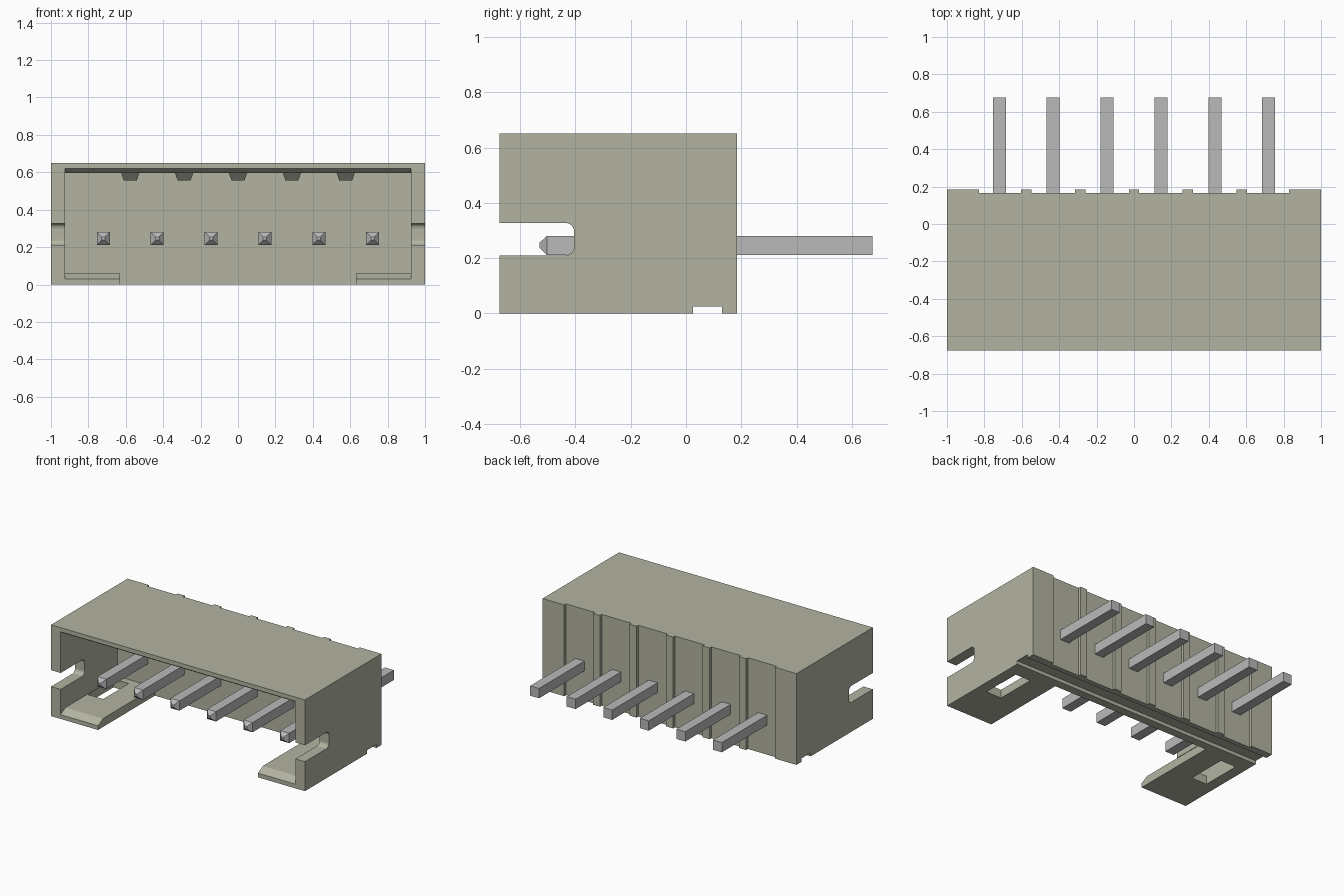
import bpy
import bmesh
import math

if "Cube" in bpy.data.objects:
    bpy.data.objects.remove(bpy.data.objects["Cube"], do_unlink=True)


def make_material(name, rgb):
    mat = bpy.data.materials.new(name)
    mat.use_nodes = True
    mat.diffuse_color = (*rgb, 1)
    bsdf = next(n for n in mat.node_tree.nodes if n.type == "BSDF_PRINCIPLED")
    bsdf.inputs["Base Color"].default_value = (*rgb, 1)
    return mat


BEIGE = make_material("beige plastic", (0.45, 0.456, 0.361))
METAL = make_material("grey metal", (0.49, 0.49, 0.49))


def finish(name, bm, mat):
    bmesh.ops.recalc_face_normals(bm, faces=bm.faces[:])
    mesh = bpy.data.meshes.new(name)
    bm.to_mesh(mesh)
    bm.free()
    mesh.materials.append(mat)
    obj = bpy.data.objects.new(name, mesh)
    bpy.context.scene.collection.objects.link(obj)
    return obj


def prism(name, points, lo, hi, axis, mat=BEIGE):
    """Extrude a closed profile along x (points are y, z), y (x, z) or z (x, y)."""
    place = {"x": lambda p, d: (d, p[0], p[1]),
             "y": lambda p, d: (p[0], d, p[1]),
             "z": lambda p, d: (p[0], p[1], d)}[axis]
    bm = bmesh.new()
    a = [bm.verts.new(place(p, lo)) for p in points]
    b = [bm.verts.new(place(p, hi)) for p in points]
    bm.faces.new(a)
    bm.faces.new(b[::-1])
    for i in range(len(a)):
        j = (i + 1) % len(a)
        bm.faces.new((a[i], b[i], b[j], a[j]))
    return finish(name, bm, mat)


def box(name, x0, x1, y0, y1, z0, z1):
    return prism(name, [(x0, y0), (x1, y0), (x1, y1), (x0, y1)], z0, z1, "z")


def cut(target, cutter):
    cutter.hide_render = True
    mod = target.modifiers.new("cut", "BOOLEAN")
    mod.operation = "DIFFERENCE"
    mod.solver = "EXACT"
    mod.object = cutter
    bpy.context.view_layer.objects.active = target
    bpy.ops.object.modifier_apply(modifier=mod.name)
    bpy.data.objects.remove(cutter, do_unlink=True)


FRONT, BACK, WALL, TOP = -0.675, 0.185, -0.035, 0.65
PITCH = 0.288
rib_xs = [PITCH * i for i in range(-2, 3)]

# Housing outline from above: recessed back with upright ribs
outline = [(-1, FRONT), (1, FRONT), (1, BACK), (0.83, BACK), (0.83, 0.165)]
for x in reversed(rib_xs):
    outline += [(x + 0.028, 0.165), (x + 0.028, BACK),
                (x - 0.028, BACK), (x - 0.028, 0.165)]
outline += [(-0.83, 0.165), (-0.83, BACK), (-1, BACK)]
housing = prism("housing", outline, 0, TOP, "z")

# Cavity with chamfered front lips
cut(housing, prism("cavity_cutter", [
    (-0.75, 0.03), (FRONT, 0.03), (-0.62, 0.06), (WALL, 0.06),
    (WALL, 0.595), (-0.635, 0.595), (FRONT, 0.62), (-0.75, 0.62)],
    -0.925, 0.925, "x"))

# Open floor between the two side tabs
cut(housing, box("floor_cutter", -0.63, 0.63, -0.75, WALL, -0.1, 0.12))

# Groove across the underside
cut(housing, box("groove_cutter", -1.1, 1.1, 0.025, 0.13, -0.1, 0.025))

# Side slots with rounded inner corners
r = 0.03
slot = [(-0.75, 0.21)]
for cz, start in ((0.21 + r, -90), (0.327 - r, 0)):
    for k in range(7):
        a = math.radians(start + 15 * k)
        slot.append((-0.405 - r + r * math.cos(a), cz + r * math.sin(a)))
slot.append((-0.75, 0.327))
cut(housing, prism("slot_cutter", slot, -1.1, 1.1, "x"))

# Rectangular windows through the floor tabs
for s in (-1, 1):
    x0, x1 = sorted((s * 0.8, s * 0.922))
    cut(housing, box("window_cutter", x0, x1, -0.375, -0.085, -0.1, 0.12))

# Tapered ribs under the ceiling, with sloped front ends
for i, x in enumerate(rib_xs):
    rib = prism(f"ceiling_rib_{i + 1}", [
        (x - 0.05, 0.6), (x - 0.034, 0.555), (x + 0.034, 0.555), (x + 0.05, 0.6)],
        -0.4, WALL + 0.005, "y")
    for v in rib.data.vertices:
        if v.co.y < -0.3 and v.co.z < 0.58:
            v.co.y += 0.045

# Square pins with blunt pyramid tips at the front
for i in range(6):
    x, z, h, t = PITCH * (i - 2.5), 0.246, 0.035, 0.009
    bm = bmesh.new()
    rings = []
    for y, s in ((-0.53, t), (-0.503, h), (0.675, h)):
        rings.append([bm.verts.new((x + a * s, y, z + b * s))
                      for a, b in ((-1, -1), (1, -1), (1, 1), (-1, 1))])
    bm.faces.new(rings[0])
    bm.faces.new(rings[-1][::-1])
    for p, q in zip(rings, rings[1:]):
        for k in range(4):
            j = (k + 1) % 4
            bm.faces.new((p[k], q[k], q[j], p[j]))
    finish(f"pin_{i + 1}", bm, METAL)
